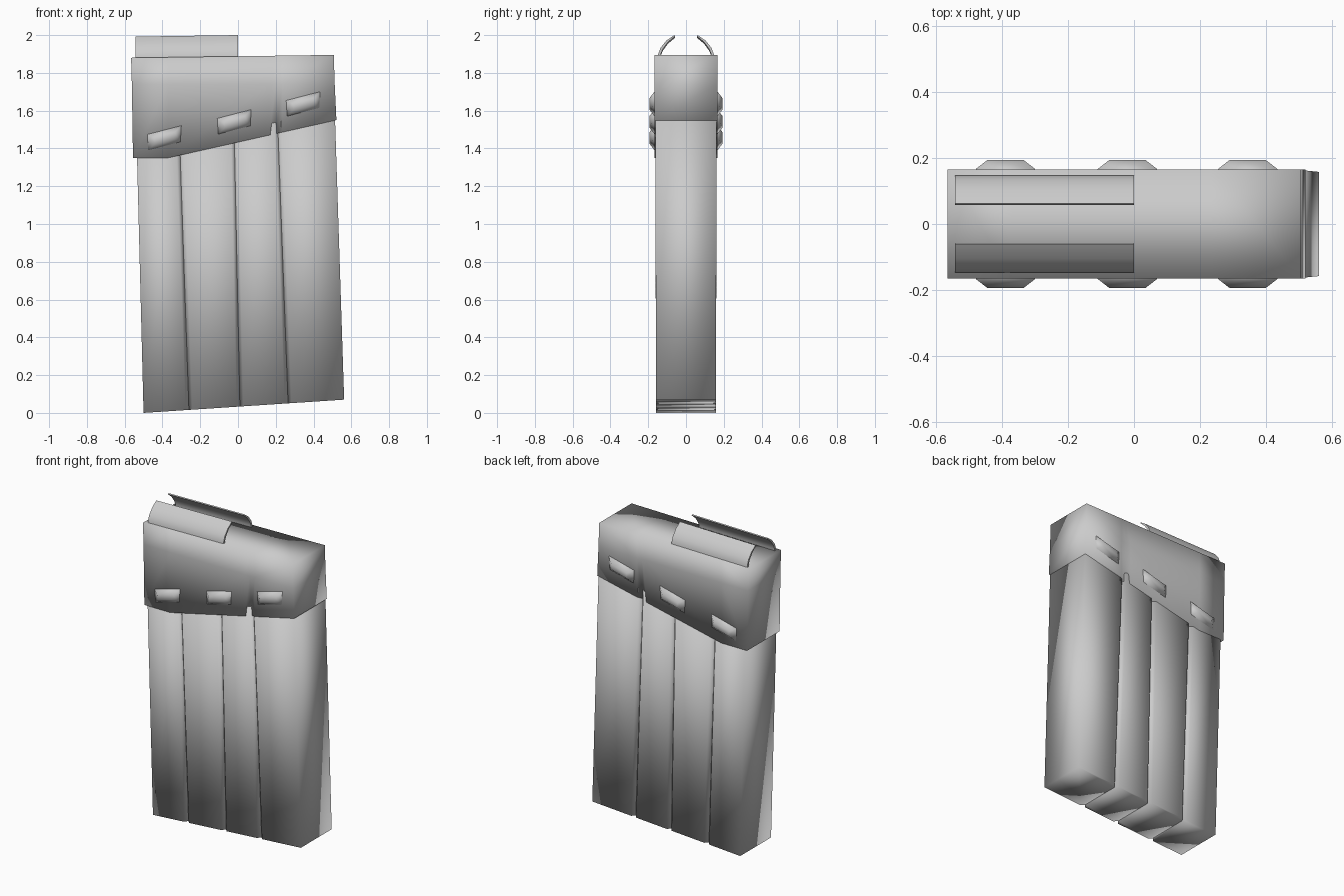
import bpy, bmesh, math
from mathutils import Vector

if "Cube" in bpy.data.objects:
    bpy.data.objects.remove(bpy.data.objects["Cube"])


def make(name, verts, faces, smooth=True):
    me = bpy.data.meshes.new(name)
    me.from_pydata(verts, [], faces)
    bm = bmesh.new()
    bm.from_mesh(me)
    bmesh.ops.recalc_face_normals(bm, faces=bm.faces)
    bm.to_mesh(me)
    bm.free()
    for p in me.polygons:
        p.use_smooth = smooth
    ob = bpy.data.objects.new(name, me)
    bpy.context.collection.objects.link(ob)
    return ob


def loft(name, rings):
    n = len(rings[0])
    verts = [v for r in rings for v in r]
    faces = [(k * n + i, k * n + (i + 1) % n, (k + 1) * n + (i + 1) % n, (k + 1) * n + i)
             for k in range(len(rings) - 1) for i in range(n)]
    faces += [tuple(range(n)), tuple(range(len(verts) - n, len(verts)))]
    return make(name, verts, faces)


def bottom_z(x):
    return 0.033 + 0.066 * x


def cap_bottom(x):
    return max(1.35, 1.35 + 0.2247 * (x + 0.37))


# Body: four leaning columns with V grooves between them
low = [-0.50, -0.26, 0.01, 0.265, 0.562]
high = [-0.536, -0.308, -0.02, 0.21, 0.512]
for i in range(4):
    def section(xs, zf, hw):
        a, b = xs[i], xs[i + 1]
        ca = 0.018 if i > 0 else 0.0
        cb = 0.018 if i < 3 else 0.0
        pts = []
        if ca:
            pts += [(a, -hw + 0.022), (a + ca, -hw)]
        else:
            pts += [(a, -hw)]
        pts += [(b - cb, -hw), (b, -hw + 0.022)] if cb else [(b, -hw)]
        pts += [(x, -y) for x, y in reversed(pts)]
        return [(x, y, zf(x)) for x, y in pts]
    loft(f"body_column_{i + 1}", [section(low, bottom_z, 0.158),
                                  section(high, lambda x: cap_bottom(x) + 0.06, 0.163)])

# Cap: slanted collar with a short tapering groove on each broad face
bot_x = [-0.556, -0.37, 0.165, 0.2, 0.235, 0.521]
mid_x = [-0.562, -0.37, 0.165, 0.2, 0.235, 0.512]
top_x = [-0.566, -0.37, 0.165, 0.2, 0.235, 0.507]
rows = [[(x, cap_bottom(x)) for x in bot_x],
        [(x, 1.74) for x in mid_x],
        [(x, 1.888 + 0.014 * x) for x in top_x]]
verts = []
for s in (-1, 1):
    for r, row in enumerate(rows):
        for c, (x, z) in enumerate(row):
            verts.append((x, s * (0.147 if (r == 0 and c == 3) else 0.166), z))
faces = []
for o in (0, 18):
    faces += [(o + r * 6 + c, o + r * 6 + c + 1, o + r * 6 + c + 7, o + r * 6 + c + 6)
              for r in range(2) for c in range(5)]
rim = list(range(6)) + [11, 17] + [16, 15, 14, 13, 12] + [6]
faces += [(a, b, b + 18, a + 18) for a, b in zip(rim, rim[1:] + rim[:1])]
make("cap", verts, faces)

# Raised tapered lugs, three on each side
ang = math.atan(0.26)
for s, side in ((-1, "front"), (1, "back")):
    for k, (cx, cz) in enumerate([(-0.39, 1.455), (-0.02, 1.54), (0.345, 1.635)]):
        def ring(w, h, y):
            return [(cx + u, s * y, cz + u * math.tan(ang) + v - 0.1 * v)
                    for u, v in ((-w + 0.005, -h), (w - 0.005, -h), (w, h), (-w, h))]
        loft(f"{side}_lug_{k + 1}", [ring(0.09, 0.047, 0.155), ring(0.09, 0.047, 0.167),
                                     ring(0.055, 0.018, 0.194)])

# Curved feed lips on top
prof = [(0.149, 1.87), (0.147, 1.90), (0.135, 1.932), (0.105, 1.97), (0.062, 2.0),
        (0.058, 1.994), (0.096, 1.962), (0.123, 1.925), (0.133, 1.90), (0.135, 1.87)]
for s, side in ((-1, "front"), (1, "back")):
    lip = loft(f"{side}_lip", [[(x, s * y, z - d) for y, z in prof]
                               for x, d in ((-0.543, 0.008), (0.0, 0.0))])
    bpy.ops.object.select_all(action='DESELECT')
    lip.select_set(True)
    bpy.context.view_layer.objects.active = lip
    bpy.ops.object.shade_smooth_by_angle(angle=math.radians(45))
